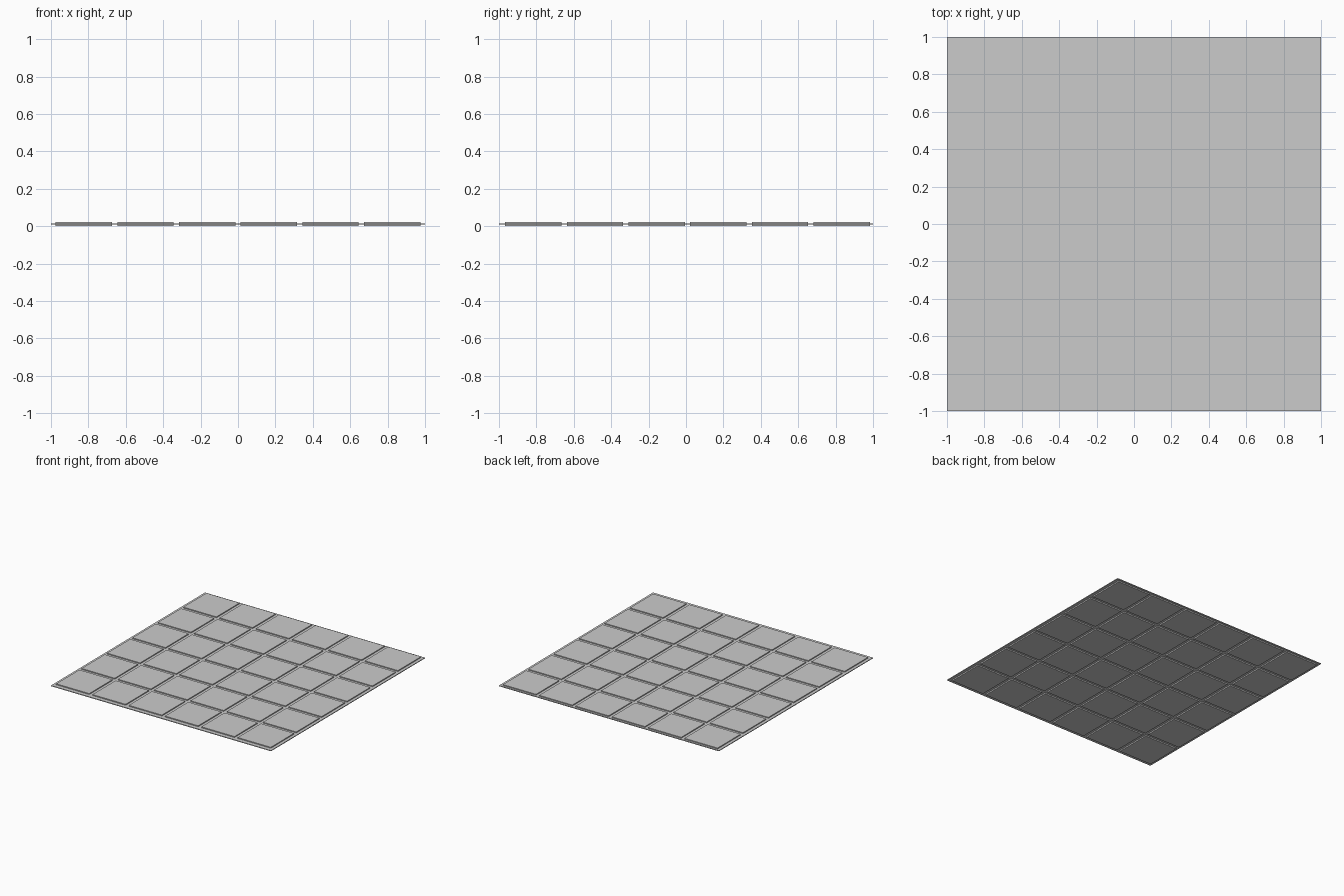
import bpy

if "Cube" in bpy.data.objects:
    bpy.data.objects.remove(bpy.data.objects["Cube"])

COUNT = 6
PITCH = 0.33
TILE = 0.301
TILE_H = 0.024
Y_SHIFT = 0.008   # tile grid sits slightly off centre towards the back


def box(name, size, centre):
    bpy.ops.mesh.primitive_cube_add(size=1, location=centre)
    ob = bpy.context.object
    ob.name = name
    ob.scale = size
    bpy.ops.object.transform_apply(location=False, rotation=False, scale=True)
    return ob


# thin grout sheet running through the middle of the tiles
box("grout_sheet", (2, 2, 0.006), (0, 0, 0.013))

# square tiles, proud of the sheet above and below
for row in range(COUNT):
    for col in range(COUNT):
        x = (col - (COUNT - 1) / 2) * PITCH
        y = (row - (COUNT - 1) / 2) * PITCH + Y_SHIFT
        box(f"tile_{row}_{col}", (TILE, TILE, TILE_H), (x, y, TILE_H / 2))
